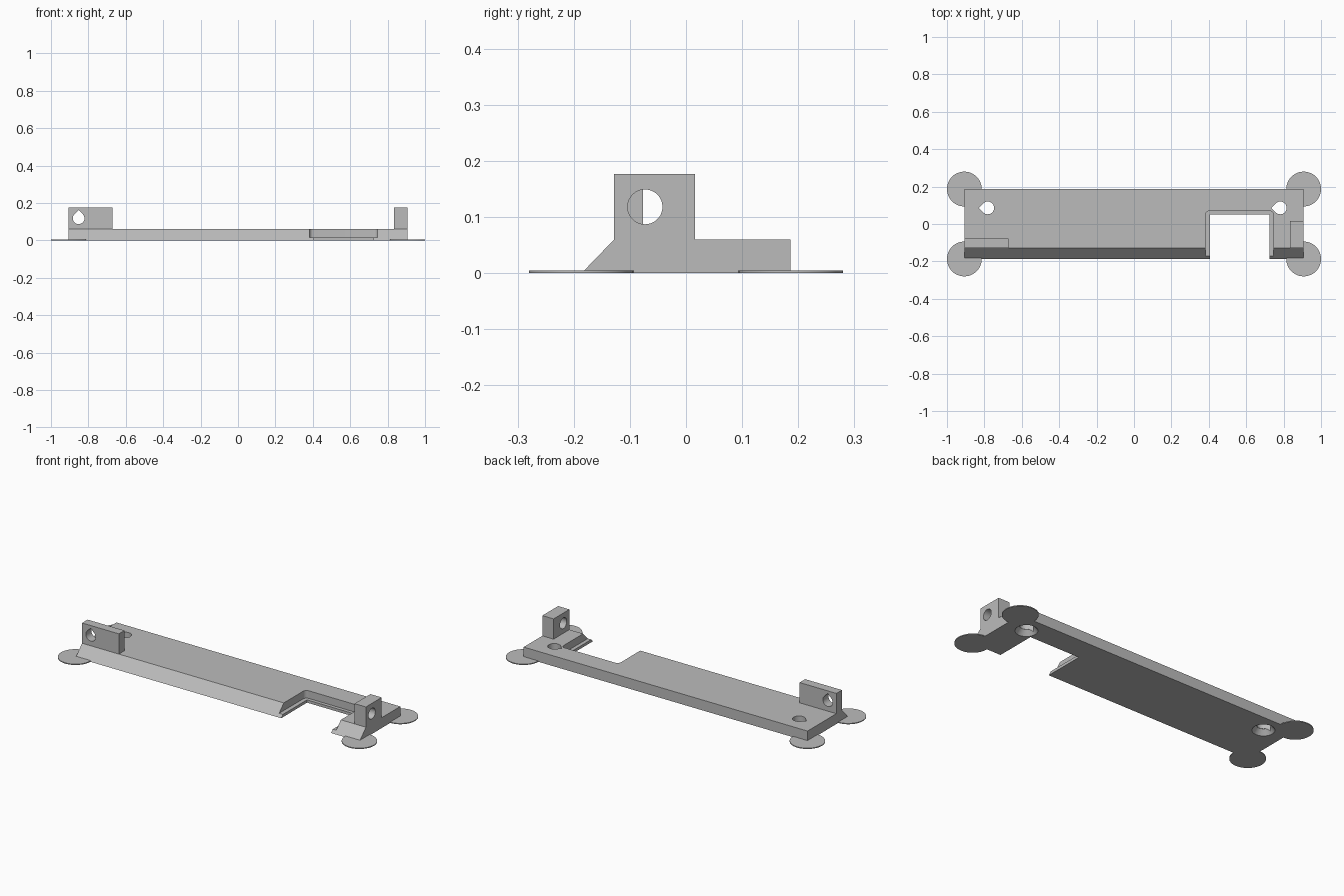
import bpy, bmesh
from math import sin, cos, pi, radians
from mathutils import Vector

if "Cube" in bpy.data.objects:
    bpy.data.objects.remove(bpy.data.objects["Cube"], do_unlink=True)

GREY = (0.5, 0.5, 0.5, 1)
grey = bpy.data.materials.new("plain grey")
grey.use_nodes = True
grey.diffuse_color = GREY
grey.node_tree.nodes["Principled BSDF"].inputs["Base Color"].default_value = GREY

AXES = {"x": lambda u, v, t: (t, u, v),
        "y": lambda u, v, t: (u, t, v),
        "z": lambda u, v, t: (u, v, t)}


def prism(name, axis, points, lo, hi, grow=1.0):
    """Extrude a closed outline along an axis; grow scales the far end."""
    place = AXES[axis]
    cu = sum(p[0] for p in points) / len(points)
    cv = sum(p[1] for p in points) / len(points)
    bm = bmesh.new()
    a = [bm.verts.new(place(u, v, lo)) for u, v in points]
    b = [bm.verts.new(place(cu + (u - cu) * grow, cv + (v - cv) * grow, hi)) for u, v in points]
    bm.faces.new(a)
    bm.faces.new(b)
    for i in range(len(a)):
        j = (i + 1) % len(a)
        bm.faces.new((a[i], a[j], b[j], b[i]))
    bmesh.ops.recalc_face_normals(bm, faces=bm.faces)
    mesh = bpy.data.meshes.new(name)
    bm.to_mesh(mesh)
    bm.free()
    mesh.materials.append(grey)
    obj = bpy.data.objects.new(name, mesh)
    bpy.context.collection.objects.link(obj)
    return obj


def rect(u0, u1, v0, v1):
    return [(u0, v0), (u1, v0), (u1, v1), (u0, v1)]


def arc(u, v, r, start, end, steps):
    return [(u + r * cos(radians(start + (end - start) * i / steps)),
             v + r * sin(radians(start + (end - start) * i / steps))) for i in range(steps + 1)]


def circle(u, v, r, n=48):
    return arc(u, v, r, 0, 360, n)[:-1]


def teardrop(u, v, r, point):
    """Round hole with a right-angled tip towards the given direction."""
    tip = Vector((cos(radians(point)), sin(radians(point)))) * r * 2 ** 0.5
    return arc(u, v, r, point + 45, point + 315, 36) + [(u + tip.x, v + tip.y)]


def combine(target, tool, operation="DIFFERENCE"):
    mod = target.modifiers.new(operation, "BOOLEAN")
    mod.operation = operation
    mod.solver = "EXACT"
    mod.object = tool
    bpy.context.view_layer.objects.active = target
    bpy.ops.object.modifier_apply(modifier=mod.name)
    bpy.data.objects.remove(tool, do_unlink=True)


HX, HY, TOP = 0.907, 0.186, 0.06
FRONT, TAB_TOP = -0.128, 0.177

# Long plate with sloped front edge
plate = prism("base_plate", "x", [(-HY, 0), (HY, 0), (HY, TOP), (FRONT, TOP)], -HX, HX)

# Stepped notch: rounded upper recess and narrower slot through the lip
x0, x1, back, r = 0.382, 0.747, 0.07, 0.022
recess = ([(x0, -0.3), (x1, -0.3)] + arc(x1 - r, back - r, r, 0, 90, 8)
          + arc(x0 + r, back - r, r, 90, 180, 8))
combine(plate, prism("recess_cutter", "z", recess, 0.016, 0.1))
combine(plate, prism("slot_cutter", "z", rect(0.406, 0.725, -0.3, 0.05), -0.1, 0.1))

# Screw holes, countersunk from below
for side, point in ((-1, 180), (1, 180)):
    x, y = side * 0.782, 0.086
    combine(plate, prism("screw_cutter", "z", teardrop(x, y, 0.034, point), -0.1, 0.1))
    combine(plate, prism("countersink_cutter", "z", circle(x, y, 0.06), -0.002, 0.028, 0.58))

# Upright tabs with cross holes
left_end = prism("wide_tab", "z", rect(-HX, -0.672, FRONT, -0.077), TOP, TAB_TOP)
combine(left_end, prism("tab_cutter", "y", teardrop(-0.852, 0.118, 0.031, 90), -0.3, 0.1))
right_end = prism("deep_tab", "z", rect(0.835, HX, FRONT, 0.016), TOP, TAB_TOP)
combine(right_end, prism("tab_cutter", "x", circle(-0.073, 0.118, 0.031), 0.7, 1))

# Thin corner pads
pads = [prism("corner_pad", "z", circle(sx * HX, sy * 0.187, 0.093), 0, 0.005)
        for sx in (-1, 1) for sy in (-1, 1)]

# Smooth round walls, keep the edges crisp
bpy.ops.object.select_all(action="DESELECT")
for obj in [plate, left_end, right_end] + pads:
    obj.select_set(True)
bpy.context.view_layer.objects.active = plate
bpy.ops.object.shade_smooth_by_angle(angle=radians(30))
